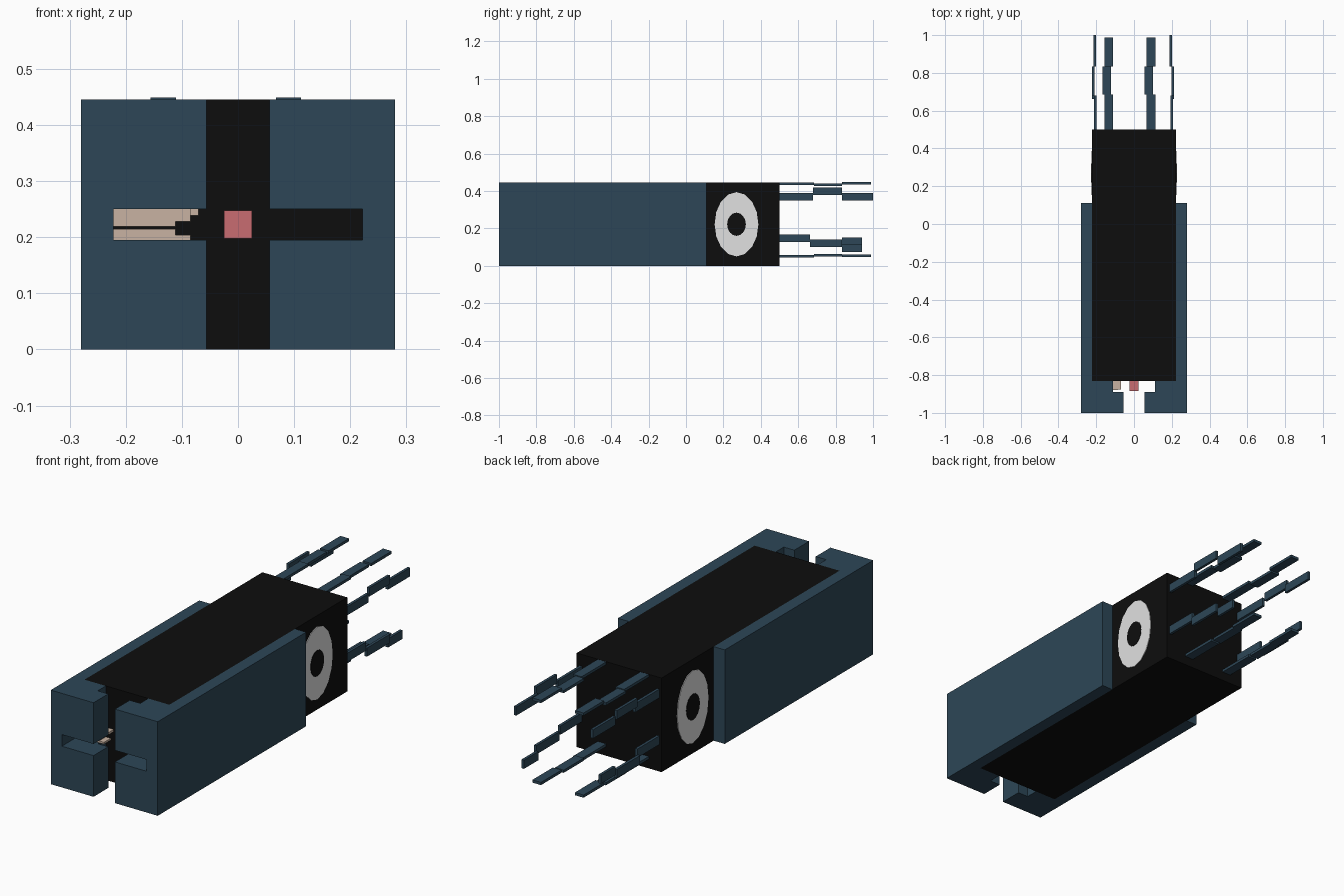
import bpy, bmesh, math
from mathutils import Matrix

if "Cube" in bpy.data.objects:
    bpy.data.objects.remove(bpy.data.objects["Cube"])


def material(name, r, g, b):
    m = bpy.data.materials.new(name)
    m.diffuse_color = (r, g, b, 1)
    m.use_nodes = True
    m.node_tree.nodes["Principled BSDF"].inputs["Base Color"].default_value = m.diffuse_color
    return m


BLUE = material("slate blue", 0.026, 0.062, 0.095)
BLACK = material("black", 0.004, 0.004, 0.004)
BEIGE = material("beige", 0.58, 0.45, 0.36)
PINK = material("pink", 0.58, 0.15, 0.165)
WHITE = material("off white", 0.75, 0.75, 0.75)


def finish(name, bm, mat):
    bmesh.ops.recalc_face_normals(bm, faces=bm.faces[:])
    me = bpy.data.meshes.new(name)
    bm.to_mesh(me)
    bm.free()
    me.materials.append(mat)
    ob = bpy.data.objects.new(name, me)
    bpy.context.collection.objects.link(ob)


def add_prism(bm, pts, z0, z1):
    lo = [bm.verts.new((x, y, z0)) for x, y in pts]
    hi = [bm.verts.new((x, y, z1)) for x, y in pts]
    bm.faces.new(lo)
    bm.faces.new(hi)
    for i in range(len(pts)):
        j = (i + 1) % len(pts)
        bm.faces.new((lo[i], lo[j], hi[j], hi[i]))


def add_box(bm, x0, x1, y0, y1, z0, z1):
    add_prism(bm, [(x0, y0), (x1, y0), (x1, y1), (x0, y1)], z0, z1)


def boxes(name, mat, *dims):
    bm = bmesh.new()
    for d in dims:
        add_box(bm, *d)
    finish(name, bm, mat)


H = 0.445
# Inner body
boxes("body", BLACK, (-0.222, 0.222, -0.83, 0.5, 0, H))

# Mantle halves: side walls with a thick front, split by a cross-shaped slot
thick = [(0.056, -1), (0.28, -1), (0.28, 0.11), (0.222, 0.11),
         (0.222, -0.83), (0.111, -0.83), (0.111, -0.89), (0.056, -0.89)]
thin = [(0.222, -1), (0.28, -1), (0.28, 0.11), (0.222, 0.11)]
for s, side in ((-1, "left"), (1, "right")):
    bm = bmesh.new()
    for profile, z0, z1 in ((thick, 0, 0.195), (thin, 0.195, 0.25), (thick, 0.25, H)):
        add_prism(bm, [(s * x, y) for x, y in profile], z0, z1)
    finish("mantle_" + side, bm, BLUE)

# Stepped beak in the slot, and the tongue
boxes("beak", BEIGE,
      (-0.222, -0.111, -0.88, -0.83, 0.219, 0.25),
      (-0.222, -0.111, -0.88, -0.83, 0.195, 0.215),
      (-0.111, -0.085, -0.88, -0.83, 0.228, 0.25),
      (-0.085, -0.07, -0.875, -0.83, 0.239, 0.25),
      (-0.111, -0.085, -0.88, -0.83, 0.195, 0.204))
boxes("tongue", PINK, (-0.025, 0.025, -0.885, -0.83, 0.198, 0.248))


# Oval eyes as thin plates on both sides
def eye_plate(name, mat, s, ry, rz, depth):
    bm = bmesh.new()
    bmesh.ops.create_cone(bm, cap_ends=True, segments=16, radius1=1, radius2=1, depth=depth)
    bm.transform(Matrix.Translation((s * (0.222 + depth / 2), 0.27, 0.222))
                 @ Matrix.Diagonal((1, ry, rz, 1)) @ Matrix.Rotation(math.pi / 2, 4, 'Y'))
    finish(name, bm, mat)


for s, side in ((-1, "left"), (1, "right")):
    eye_plate("eye_" + side, WHITE, s, 0.117, 0.172, 0.003)
    eye_plate("pupil_" + side, BLACK, s, 0.05, 0.062, 0.005)


# Tentacles: three staggered strips each, given by their centres (x, z)
def tentacle(name, w, h, ys, centres):
    boxes(name, BLUE, *[(x - w / 2, x + w / 2, ys[i], ys[i + 1], z - h / 2, z + h / 2)
                        for i, (x, z) in enumerate(centres)])


flat_y = (0.5, 0.685, 0.835, 0.988)
for side, xs in (("left", (-0.133, -0.143, -0.133)), ("right", (0.09, 0.078, 0.09))):
    tentacle("top_tentacle_" + side, 0.045, 0.013, flat_y, list(zip(xs, (0.438, 0.434, 0.442))))
    tentacle("bottom_tentacle_" + side, 0.045, 0.013, flat_y, list(zip(xs, (0.05, 0.057, 0.054))))

for side, xs, low_end in (("left", (-0.204, -0.216, -0.208), 0.132),
                          ("right", (0.201, 0.205, 0.195), 0.095)):
    tentacle("upper_side_tentacle_" + side, 0.013, 0.041, (0.5, 0.68, 0.835, 1.0),
             list(zip(xs, (0.369, 0.398, 0.369))))
    tentacle("lower_side_tentacle_" + side, 0.013, 0.041, (0.5, 0.662, 0.835, 0.942),
             list(zip(xs, (0.148, 0.12, low_end))))
